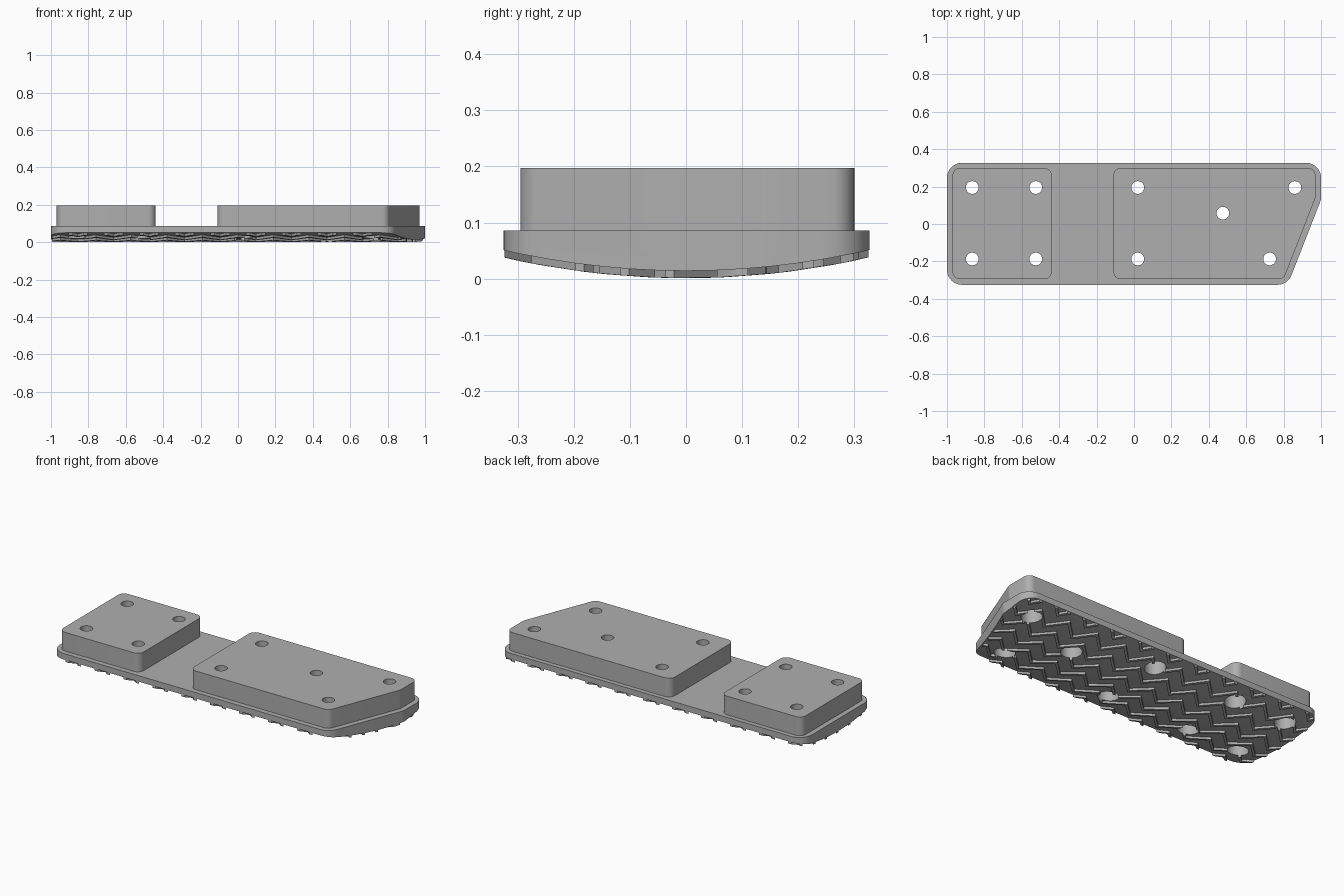
import bpy, bmesh, math
from mathutils import Vector

if "Cube" in bpy.data.objects:
    bpy.data.objects.remove(bpy.data.objects["Cube"])

grey = bpy.data.materials.new("plain grey")
grey.use_nodes = True
colour = (0.43, 0.43, 0.43, 1)
grey.diffuse_color = colour
grey.node_tree.nodes["Principled BSDF"].inputs["Base Color"].default_value = colour

TOP = 0.086
HALF = 0.327


def sole_z(y):
    return 0.014 + 0.037 * (y / HALF) ** 2


def new_object(name, bm):
    bmesh.ops.recalc_face_normals(bm, faces=bm.faces)
    mesh = bpy.data.meshes.new(name)
    bm.to_mesh(mesh)
    bm.free()
    mesh.materials.append(grey)
    obj = bpy.data.objects.new(name, mesh)
    bpy.context.collection.objects.link(obj)
    return obj


def extrude(name, points, offset):
    bm = bmesh.new()
    face = bm.faces.new([bm.verts.new(p) for p in points])
    out = bmesh.ops.extrude_face_region(bm, geom=[face])
    verts = [v for v in out["geom"] if isinstance(v, bmesh.types.BMVert)]
    bmesh.ops.translate(bm, verts=verts, vec=offset)
    return new_object(name, bm)


def rounded(corners, radius, steps=8):
    """Round every corner of a convex outline."""
    pts = [Vector(c) for c in corners]
    result = []
    for i, p in enumerate(pts):
        a = (pts[i - 1] - p).normalized()
        b = (pts[(i + 1) % len(pts)] - p).normalized()
        half = a.angle(b) / 2
        centre = p + (a + b).normalized() * radius / math.sin(half)
        start = p + a * radius / math.tan(half) - centre
        end = p + b * radius / math.tan(half) - centre
        sweep = math.pi - 2 * half
        for s in range(steps + 1):
            t = s / steps
            d = (start * math.sin((1 - t) * sweep) + end * math.sin(t * sweep)) / math.sin(sweep)
            result.append(centre + d)
    return result


def slab(name, outline, low, high):
    return extrude(name, [(p.x, p.y, low) for p in outline], (0, 0, high - low))


def boolean(obj, other, operation):
    mod = obj.modifiers.new("cut", "BOOLEAN")
    mod.operation = operation
    mod.solver = "EXACT"
    mod.object = other
    deps = bpy.context.evaluated_depsgraph_get()
    mesh = bpy.data.meshes.new_from_object(obj.evaluated_get(deps))
    obj.modifiers.clear()
    obj.data = mesh


# Base plate: rounded outline with a bowed underside
plate_corners = [(-1, -0.325), (0.822, -0.325), (1, 0.13), (1, HALF), (-1, HALF)]
base = slab("base_plate", rounded(plate_corners, 0.08), -0.1, TOP)
bow = [(-1.2, y, sole_z(y)) for y in (-0.4 + 0.05 * i for i in range(17))]
bow += [(-1.2, 0.4, 0.3), (-1.2, -0.4, 0.3)]
bow_cutter = extrude("bow_cutter", bow, (2.4, 0, 0))
boolean(base, bow_cutter, "INTERSECT")

# Raised pads
pads = [
    slab("short_pad", rounded([(-0.97, -0.295), (-0.44, -0.295), (-0.44, 0.3), (-0.97, 0.3)], 0.04),
         TOP - 0.005, 0.197),
    slab("long_pad", rounded([(-0.11, -0.295), (0.8, -0.295), (0.97, 0.14), (0.97, 0.3), (-0.11, 0.3)], 0.04),
         TOP - 0.005, 0.197),
]

# Zigzag tread ribs following the bowed underside
bm = bmesh.new()
STEP, SWING, WIDTH, PITCH = 0.095, 0.09, 0.02, 0.11
for row in range(-3, 4):
    previous = None
    for i in range(-11, 12):
        x = i * STEP
        y = row * PITCH + (SWING / 2 if i % 2 else -SWING / 2)
        section = []
        for yy in (y - WIDTH / 2, y + WIDTH / 2):
            section.append((x, yy, sole_z(yy) - 0.013))
        section += [(x, y + WIDTH / 2, 0.075), (x, y - WIDTH / 2, 0.075)]
        ring = [bm.verts.new(p) for p in section]
        if previous:
            for k in range(4):
                n = (k + 1) % 4
                bm.faces.new((previous[k], previous[n], ring[n], ring[k]))
        else:
            bm.faces.new(ring)
        previous = ring
    bm.faces.new(previous)
ribs = new_object("tread_ribs", bm)
trim = slab("tread_trim", [p * 0.995 for p in rounded(plate_corners, 0.08)], -0.2, 0.3)
boolean(ribs, trim, "INTERSECT")

# Screw holes with a wider recess from below
holes = [(x, y) for x in (-0.865, -0.525, 0.02) for y in (-0.187, 0.195)]
holes += [(0.86, 0.195), (0.475, 0.058), (0.725, -0.187)]
bm = bmesh.new()
profile = [(0.057, -0.2), (0.057, 0.11), (0.034, 0.11), (0.034, 0.4)]
for hx, hy in holes:
    rings = []
    for r, z in profile:
        rings.append([bm.verts.new((hx + r * math.cos(a), hy + r * math.sin(a), z))
                      for a in (math.tau * k / 32 for k in range(32))])
    for lower, upper in zip(rings, rings[1:]):
        for k in range(32):
            n = (k + 1) % 32
            bm.faces.new((lower[k], lower[n], upper[n], upper[k]))
    bm.faces.new(rings[0])
    bm.faces.new(rings[-1])
drill = new_object("hole_cutter", bm)

parts = [base, ribs] + pads
for part in parts:
    boolean(part, drill, "DIFFERENCE")
for helper in (bow_cutter, trim, drill):
    bpy.data.objects.remove(helper)

# Smooth the rounded walls, keep edges sharp
bpy.ops.object.select_all(action="DESELECT")
for part in parts:
    part.select_set(True)
bpy.context.view_layer.objects.active = base
bpy.ops.object.shade_smooth_by_angle(angle=math.radians(30))
